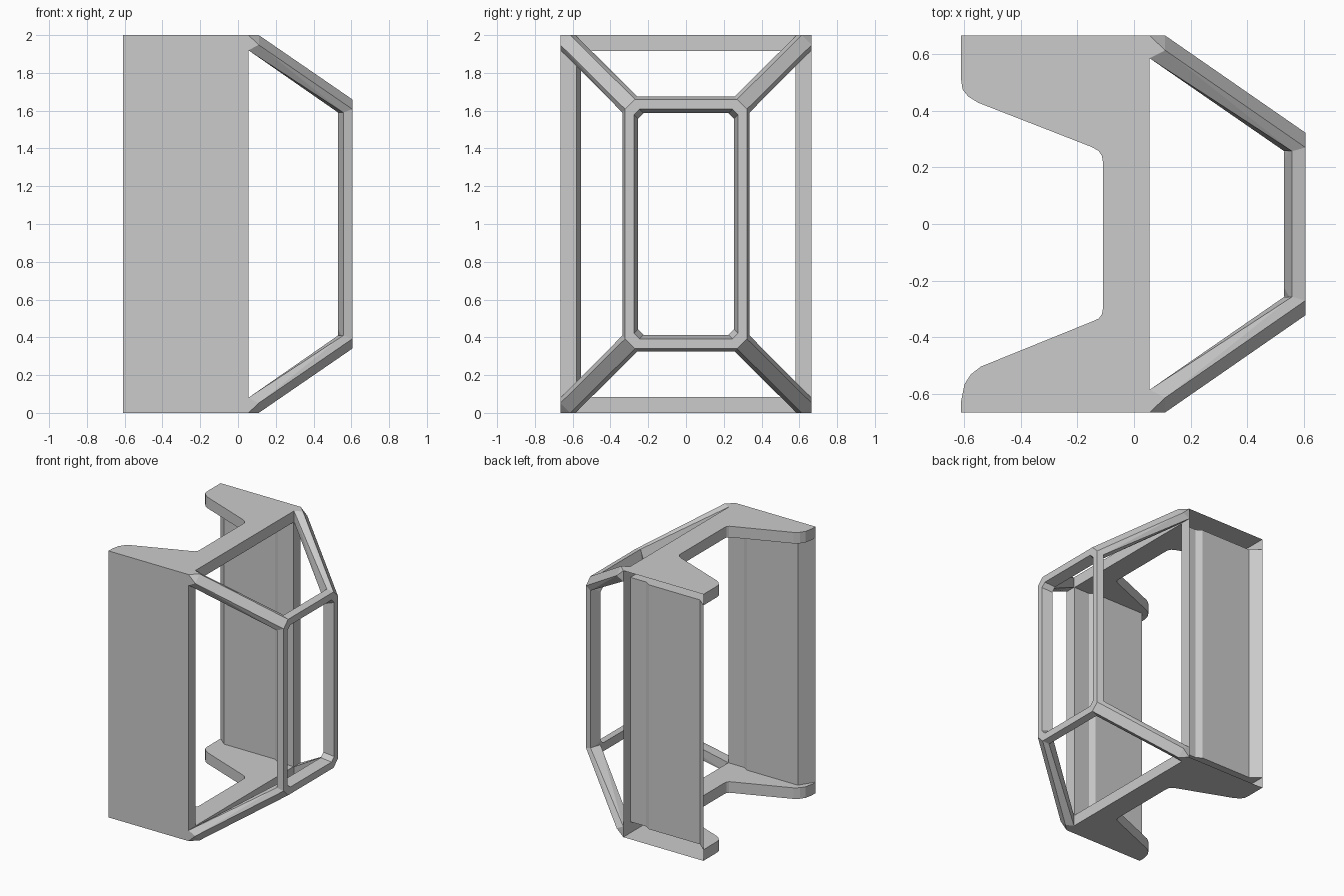
import bpy
import bmesh

if "Cube" in bpy.data.objects:
    bpy.data.objects.remove(bpy.data.objects["Cube"])

T = 0.083        # plate thickness / rim width
H = 2.0
XF, XB, W = 0.055, -0.61, 0.665


def finish(bm, name):
    bmesh.ops.remove_doubles(bm, verts=bm.verts, dist=1e-4)
    bmesh.ops.recalc_face_normals(bm, faces=bm.faces)
    me = bpy.data.meshes.new(name)
    bm.to_mesh(me)
    bm.free()
    ob = bpy.data.objects.new(name, me)
    bpy.context.collection.objects.link(ob)
    return ob


def face(bm, pts):
    bm.faces.new([bm.verts.new(p) for p in pts])


# Main housing: two notched plates, hollow side walls, front rim; +y side is open
notch = [(XB, W), (XB, 0.51), (-0.605, 0.475), (-0.585, 0.45), (-0.55, 0.428),
         (-0.15, 0.272), (-0.125, 0.258), (-0.113, 0.24), (-0.11, 0.22),
         (-0.11, -0.30), (-0.113, -0.318), (-0.125, -0.334), (-0.15, -0.345),
         (-0.54, -0.503), (-0.575, -0.53), (-0.598, -0.565), (-0.605, -0.60),
         (XB, -0.625), (XB, -W)]


def wall(s, w):
    return [(XB, W * s), (-0.54, w), (-0.117, w), (-0.075, 0.58 * s), (XF, 0.58 * s)]


wall_l, wall_r = wall(-1, -0.555), wall(1, 0.606)

bm = bmesh.new()
for z_out, z_in in ((0, T), (H, H - T)):
    face(bm, [(x, y, z_out) for x, y in [(XF, -W), (XF, W)] + notch])
    face(bm, [(x, y, z_in) for x, y in wall_l + wall_r[::-1] + notch[1:-1]])
    for a, b in zip(notch, notch[1:]):
        face(bm, [(*a, z_out), (*b, z_out), (*b, z_in), (*a, z_in)])
for contour in (wall_l, wall_r):
    for a, b in zip(contour, contour[1:]):
        face(bm, [(*a, T), (*b, T), (*b, H - T), (*a, H - T)])
face(bm, [(XF, -W, 0), (XB, -W, 0), (XB, -W, H), (XF, -W, H)])
outer = [(-W, 0), (W, 0), (W, H), (-W, H)]
inner = [(-0.58, T), (0.58, T), (0.58, H - T), (-0.58, H - T)]
for i in range(4):
    j = (i + 1) % 4
    face(bm, [(XF, *outer[i]), (XF, *outer[j]), (XF, *inner[j]), (XF, *inner[i])])
finish(bm, "housing")

# Four slanted corner struts, chamfered along the outer edge
start = [(XF, W, H), (0.11, 0.613, H), (0.11, W, 1.948),
         (XF, W, 1.92), (XF, 0.585, 1.92), (XF, 0.585, H)]
end = [(0.605, 0.27, 1.66), (0.605, 0.322, 1.608),
       (0.558, 0.336, 1.59), (0.53, 0.257, 1.59), (0.558, 0.257, 1.674)]
for side, sy in (("left", -1), ("right", 1)):
    for level in ("lower", "upper"):
        bm = bmesh.new()
        for x, y, z in start + end:
            bm.verts.new((x, sy * y, z if level == "upper" else H - z))
        bmesh.ops.convex_hull(bm, input=bm.verts)
        bmesh.ops.dissolve_limit(bm, angle_limit=0.01, verts=bm.verts, edges=bm.edges)
        finish(bm, f"{level}_{side}_strut")


# Front window frame: four octagonal loops bridged into a ring
def octagon(x, a, b, c):
    yz = [(a - c, b), (a, b - c), (a, c - b), (a - c, -b),
          (c - a, -b), (-a, c - b), (-a, b - c), (c - a, b)]
    return [(x, y, 1 + z) for y, z in yz]


loops = [octagon(0.605, 0.322, 0.66, 0.052), octagon(0.605, 0.276, 0.608, 0.03),
         octagon(0.53, 0.255, 0.587, 0.03), octagon(0.558, 0.336, 0.674, 0.06)]
bm = bmesh.new()
for k in range(4):
    p, q = loops[k], loops[(k + 1) % 4]
    for i in range(8):
        j = (i + 1) % 8
        face(bm, [p[i], p[j], q[j], q[i]])
finish(bm, "front_frame")
